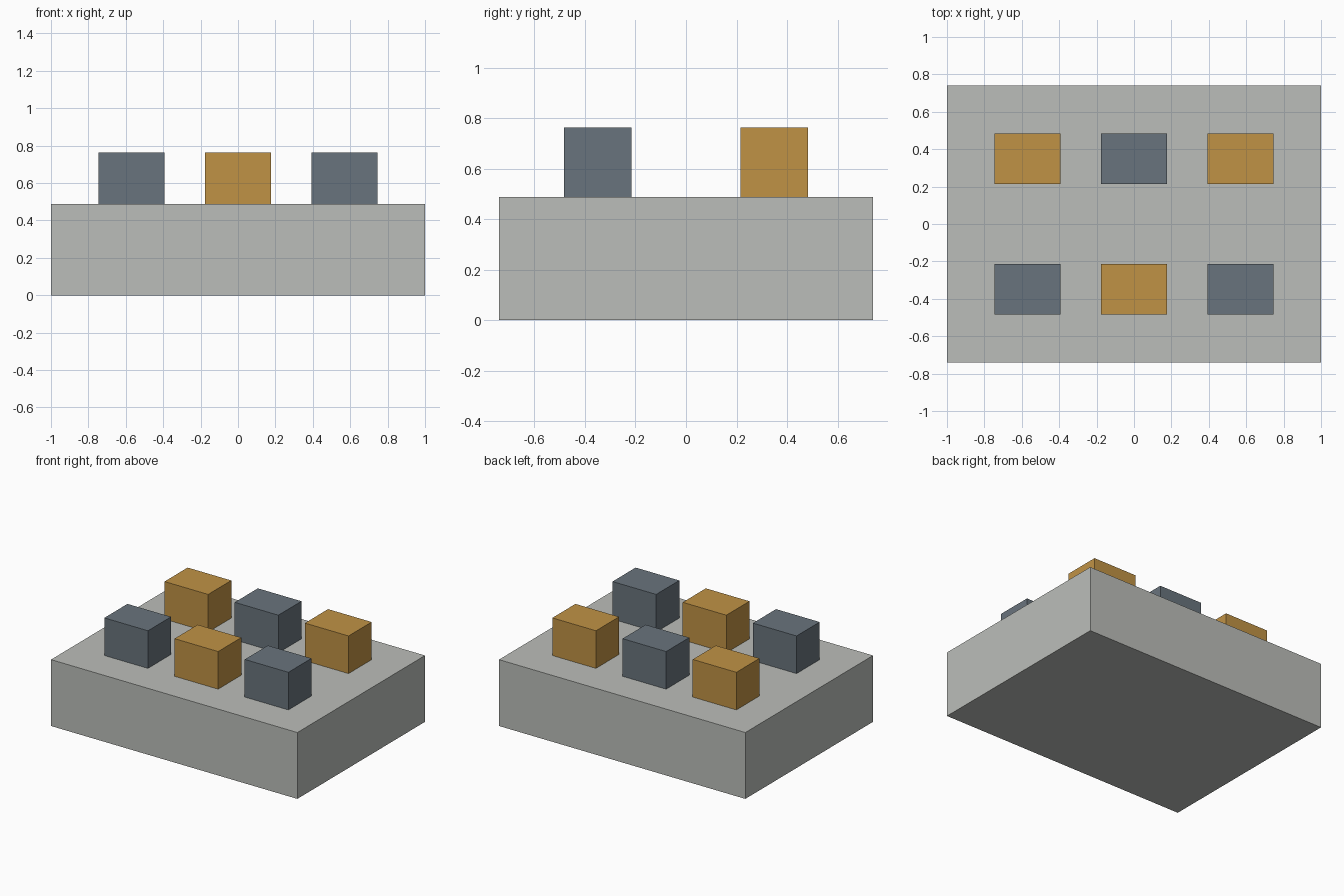
import bpy

default = bpy.data.objects.get("Cube")
if default:
    bpy.data.objects.remove(default, do_unlink=True)


def make_material(name, colour):
    mat = bpy.data.materials.new(name)
    mat.use_nodes = True
    mat.diffuse_color = (*colour, 1)
    mat.node_tree.nodes["Principled BSDF"].inputs["Base Color"].default_value = (*colour, 1)
    return mat


def make_box(name, centre, size, bottom, mat):
    """Box standing on the height 'bottom'."""
    x, y = centre
    bpy.ops.mesh.primitive_cube_add(size=1, location=(x, y, bottom + size[2] / 2))
    box = bpy.context.object
    box.name = name
    box.scale = size
    bpy.ops.object.transform_apply(location=False, rotation=False, scale=True)
    box.data.materials.append(mat)
    return box


grey = make_material("light grey", (0.50, 0.515, 0.49))
slate = make_material("slate blue", (0.141, 0.174, 0.205))
ochre = make_material("ochre", (0.53, 0.29, 0.06))

# Base slab
BASE_HEIGHT = 0.487
make_box("base", (0, 0), (2, 1.48, BASE_HEIGHT), 0, grey)

# Two rows of three blocks in alternating colours
BLOCK = (0.354, 0.268, 0.276)
for row, (depth, y) in enumerate((("front", -0.349), ("back", 0.349))):
    for col, side in enumerate(("right", "middle", "left")):
        mat = slate if (row + col) % 2 == 0 else ochre
        make_box(f"{depth}_{side}_block", ((col - 1) * 0.57, y), BLOCK, BASE_HEIGHT, mat)
